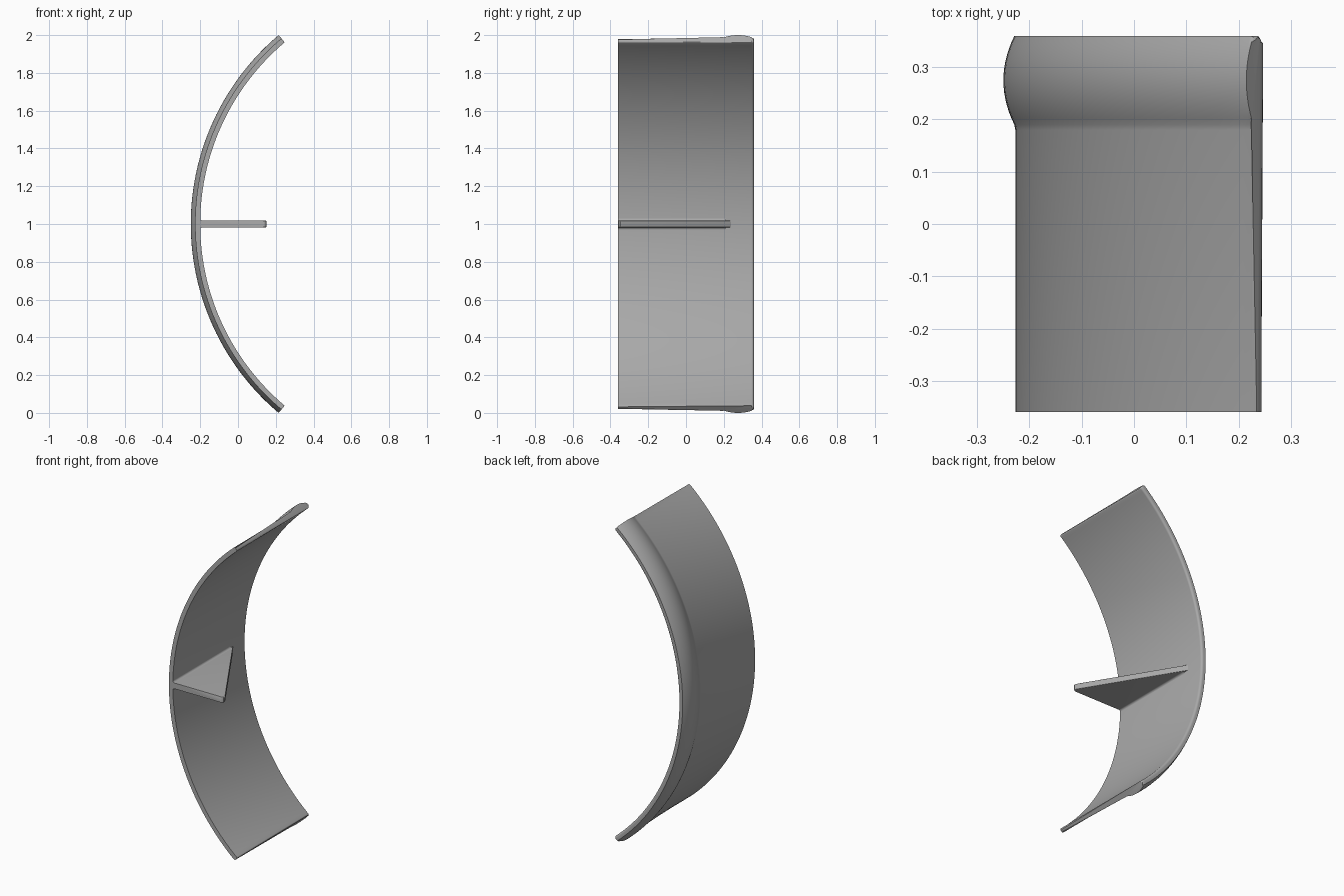
import bpy, bmesh, math
from mathutils import Vector

cube = bpy.data.objects.get("Cube")
if cube:
    bpy.data.objects.remove(cube)

grey = bpy.data.materials.new("plain grey")
grey.use_nodes = True
colour = (0.4, 0.4, 0.4, 1)
grey.diffuse_color = colour
grey.node_tree.nodes["Principled BSDF"].inputs["Base Color"].default_value = colour

FRONT, BACK = -0.36, 0.36
CENTRE_X, INNER, OUTER = 1.058, 1.258, 1.285
HALF_ANGLE = math.radians(49.87)


def finish(name, bm):
    bmesh.ops.recalc_face_normals(bm, faces=bm.faces)
    mesh = bpy.data.meshes.new(name)
    bm.to_mesh(mesh)
    bm.free()
    obj = bpy.data.objects.new(name, mesh)
    bpy.context.collection.objects.link(obj)
    mesh.materials.append(grey)
    bpy.ops.object.select_all(action="DESELECT")
    obj.select_set(True)
    bpy.context.view_layer.objects.active = obj
    bpy.ops.object.shade_smooth_by_angle(angle=math.radians(32))
    return obj


def loft(bm, rings):
    """Join closed rings of points and cap both ends."""
    loops = [[bm.verts.new(p) for p in ring] for ring in rings]
    n = len(loops[0])
    for a, b in zip(loops, loops[1:]):
        for i in range(n):
            j = (i + 1) % n
            bm.faces.new((a[i], a[j], b[j], b[i]))
    return [bm.faces.new(loops[0]), bm.faces.new(loops[-1])]


# Curved plate: radial profile with a rounded swelling along the back edge
profile = [(INNER, FRONT), (OUTER, FRONT), (OUTER, 0.18)]
lip_start, steps = 0.19, 14
for i in range(steps + 1):
    t = i / steps
    profile.append((OUTER + 0.002 + 0.084 * t * (1 - t),
                    lip_start + (BACK - lip_start) * t))
r = 0.014
for i in range(6):
    a = math.pi / 2 * i / 5
    profile.append((INNER + r - r * math.sin(a), BACK - r + r * math.cos(a)))

bm = bmesh.new()
rings = []
segments = 80
for k in range(segments + 1):
    a = HALF_ANGLE * (2 * k / segments - 1)
    rings.append([(CENTRE_X - rad * math.cos(a), y, 1 + rad * math.sin(a))
                  for rad, y in profile])
caps = loft(bm, rings)
# Soften the two tips, leaving the front edge crisp
tip_edges = [e for f in caps for e in f.edges
             if max(v.co.y for v in e.verts) > FRONT + 0.01]
bmesh.ops.bevel(bm, geom=tip_edges, offset=0.008, segments=4, profile=0.5,
                affect="EDGES", clamp_overlap=True)
finish("curved_plate", bm)

# Triangular rib standing out of the hollow side
HALF = 0.018
outline = [(-0.215, FRONT), (0.138, FRONT), (0.147, -0.355),
           (0.15, -0.346), (0.146, -0.335), (-0.215, 0.262)]
bm = bmesh.new()
loft(bm, [[(x, y, 1 + s * HALF) for x, y in outline] for s in (-1, 1)])
rim = [e for e in bm.edges
       if abs(e.verts[0].co.z - e.verts[1].co.z) < 0.001
       and max(v.co.y for v in e.verts) > FRONT + 0.001
       and max(v.co.x for v in e.verts) > -0.2]
bmesh.ops.bevel(bm, geom=rim, offset=0.014, segments=4, profile=0.5,
                affect="EDGES", clamp_overlap=True)
finish("triangular_rib", bm)

# Small fillets where the rib meets the plate
size = 0.012
for side, name in ((1, "upper_rib_fillet"), (-1, "lower_rib_fillet")):
    section = [(-0.21, HALF - 0.005), (-0.2 + size, HALF - 0.005)]
    for i in range(6):
        a = math.pi / 2 * i / 5
        section.append((-0.2 + size - size * math.sin(a),
                        HALF + size - size * math.cos(a)))
    section.append((-0.21, HALF + size))
    bm = bmesh.new()
    loft(bm, [[(x, y, 1 + side * z) for x, z in section]
              for y in (FRONT, 0.21)])
    finish(name, bm)
